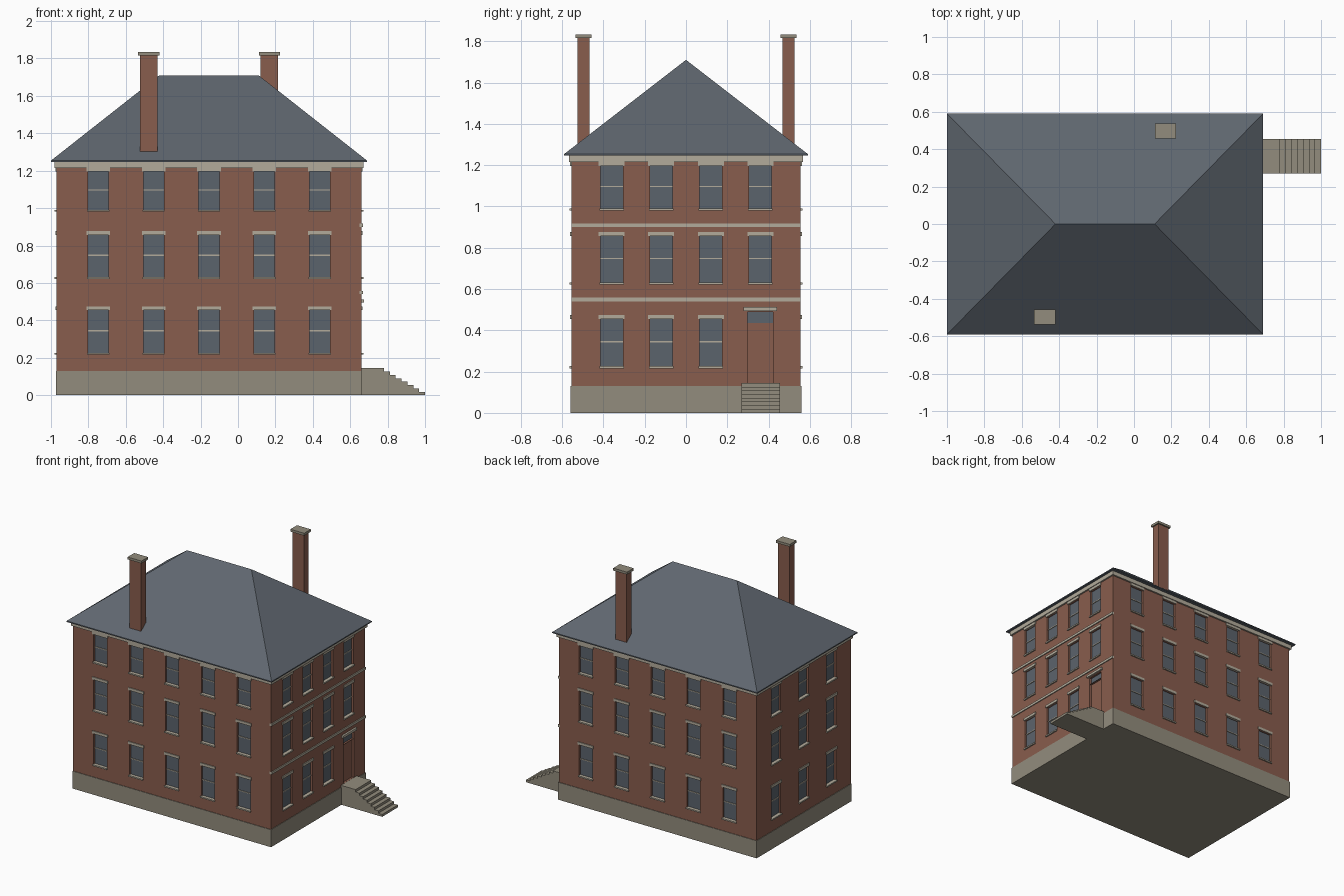
import bpy
import bmesh
from mathutils import Matrix, Vector

if "Cube" in bpy.data.objects:
    bpy.data.objects.remove(bpy.data.objects["Cube"], do_unlink=True)


def material(name, rgb):
    mat = bpy.data.materials.new(name)
    mat.use_nodes = True
    mat.diffuse_color = (*rgb, 1)
    mat.node_tree.nodes["Principled BSDF"].inputs["Base Color"].default_value = (*rgb, 1)
    return mat


BRICK = material("red brick", (0.25, 0.11, 0.075))
GLASS = material("window glass", (0.105, 0.125, 0.15))
STONE = material("grey stone", (0.29, 0.265, 0.205))
TRIM = material("pale stone trim", (0.45, 0.41, 0.33))
SLATE = material("roof slate", (0.115, 0.135, 0.16))


def finish(name, bm, mats):
    mesh = bpy.data.meshes.new(name)
    bm.to_mesh(mesh)
    bm.free()
    for mat in mats:
        mesh.materials.append(mat)
    obj = bpy.data.objects.new(name, mesh)
    bpy.context.collection.objects.link(obj)
    return obj


def add_box(bm, lo, hi, matrix=Matrix()):
    lo, hi = Vector(lo), Vector(hi)
    size = Matrix.Diagonal((*(hi - lo), 1))
    bmesh.ops.create_cube(bm, size=1, matrix=matrix @ Matrix.Translation((lo + hi) / 2) @ size)


def box(name, lo, hi, mat):
    bm = bmesh.new()
    add_box(bm, lo, hi)
    return finish(name, bm, [mat])


# Main dimensions
CX, HX, HY = -0.155, 0.815, 0.555
BASE, TOP, RECESS = 0.13, 1.22, 0.015
ROWS = [(0.22, 0.455), (0.625, 0.857), (0.985, 1.195)]
HALF = 0.055
DOOR = 0.36


def build_wall(name, angle, half, dist, columns, door=False):
    """One wall with recessed openings, lintels, sills and sash rails."""
    matrix = Matrix.Translation((CX, 0, 0)) @ Matrix.Rotation(angle, 4, "Z")
    windows = [(u, z0, z1) for r, (z0, z1) in enumerate(ROWS) for u in columns
               if not (door and r == 0 and u == columns[-1])]
    openings = [(u - HALF, u + HALF, z0, z1, 1) for u, z0, z1 in windows]
    if door:
        openings += [(DOOR - 0.062, DOOR + 0.062, 0.145, 0.435, 0),
                     (DOOR - 0.062, DOOR + 0.062, 0.435, 0.488, 1)]

    bm = bmesh.new()

    def quad(points, index=0):
        face = bm.faces.new([bm.verts.new(matrix @ Vector(p)) for p in points])
        face.material_index = index

    def rect(u0, u1, z0, z1, y):
        return [(u0, y, z0), (u1, y, z0), (u1, y, z1), (u0, y, z1)]

    # Brick surface around the openings
    us = sorted({-half, half, *(v for o in openings for v in o[:2])})
    zs = sorted({BASE, TOP, *(v for o in openings for v in o[2:4])})
    for u0, u1 in zip(us, us[1:]):
        for z0, z1 in zip(zs, zs[1:]):
            u, z = (u0 + u1) / 2, (z0 + z1) / 2
            if not any(o[0] < u < o[1] and o[2] < z < o[3] for o in openings):
                quad(rect(u0, u1, z0, z1, -dist))
    # Reveals and panes
    for *bounds, index in openings:
        outer, inner = rect(*bounds, -dist), rect(*bounds, -dist + RECESS)
        quad(inner, index)
        for i in range(4):
            j = (i + 1) % 4
            quad([outer[i], outer[j], inner[j], inner[i]])
    finish(name + "_wall", bm, [BRICK, GLASS])

    # Stone dressings
    bm = bmesh.new()

    def slab(u, w, z0, z1, y0, y1):
        add_box(bm, (u - w, -dist - y1, z0), (u + w, -dist - y0, z1), matrix)

    for u, z0, z1 in windows:
        slab(u, 0.063, z1, z1 + 0.02, -0.01, 0.006)
        slab(u, 0.059, z0 - 0.004, z0 + 0.006, -RECESS, 0.01)
        mid = z0 + 0.53 * (z1 - z0)
        slab(u, HALF, mid - 0.003, mid + 0.003, -RECESS, -RECESS + 0.005)
    if door:
        slab(DOOR, 0.081, 0.494, 0.512, -0.01, 0.014)
        for z in (0.54, 0.9):
            slab(0, half, z, z + 0.018, -0.01, 0.007)
    finish(name + "_window_trim", bm, [TRIM])


RIGHT = 1.5707963
long_columns = [i * 0.296 for i in range(-2, 3)]
build_wall("front", 0, HX, HY, long_columns)
build_wall("back", 2 * RIGHT, HX, HY, long_columns)
build_wall("entrance_side", RIGHT, HY, HX, [-0.36, -0.12, 0.12, 0.36], door=True)
build_wall("plain_side", 3 * RIGHT, HY, HX, [-0.325, 0, 0.325])

# Foundation and cornice
for name, z0, z1, out, mat in (("foundation", 0, BASE, 0.004, STONE),
                               ("cornice", 1.215, 1.248, 0.012, TRIM)):
    box(name, (CX - HX - out, -HY - out, z0), (CX + HX + out, HY + out, z1), mat)

# Hipped roof with a thin eave
bm = bmesh.new()
ring = [(-1, -1), (1, -1), (1, 1), (-1, 1)]
low, eave = [[bm.verts.new((CX + 0.845 * x, 0.59 * y, z)) for x, y in ring]
             for z in (1.246, 1.254)]
west, east = [bm.verts.new((CX + s * 0.265, 0, 1.71)) for s in (-1, 1)]
bm.faces.new(low[::-1])
for i in range(4):
    j = (i + 1) % 4
    bm.faces.new((low[i], low[j], eave[j], eave[i]))
a, b, c, d = eave
for face in ((a, b, east, west), (b, c, east), (c, d, west, east), (d, a, west)):
    bm.faces.new(face)
finish("hipped_roof", bm, [SLATE])

# Chimneys on opposite slopes
for name, s in (("front", -1), ("back", 1)):
    x, y = CX + s * 0.323, s * 0.497
    box(name + "_chimney", (x - 0.047, y - 0.029, 1.27), (x + 0.047, y + 0.029, 1.82), BRICK)
    box(name + "_chimney_cap", (x - 0.057, y - 0.039, 1.816), (x + 0.057, y + 0.039, 1.834), STONE)

# Entrance steps: stepped profile extruded across the flight
RISE, GOING, STEPS = 0.018, 0.0314, 8
profile = [(0.655, 0), (1.0, 0)]
for i in range(STEPS):
    x = 1.0 - i * GOING
    profile += [(x, (i + 1) * RISE), (x - GOING, (i + 1) * RISE)]
profile[-1] = (0.655, STEPS * RISE)
bm = bmesh.new()
near, far = [[bm.verts.new((x, y, z)) for x, z in profile] for y in (0.27, 0.455)]
bm.faces.new(near)
bm.faces.new(far[::-1])
for i in range(len(profile)):
    j = (i + 1) % len(profile)
    bm.faces.new((near[j], near[i], far[i], far[j]))
finish("entrance_steps", bm, [STONE])
